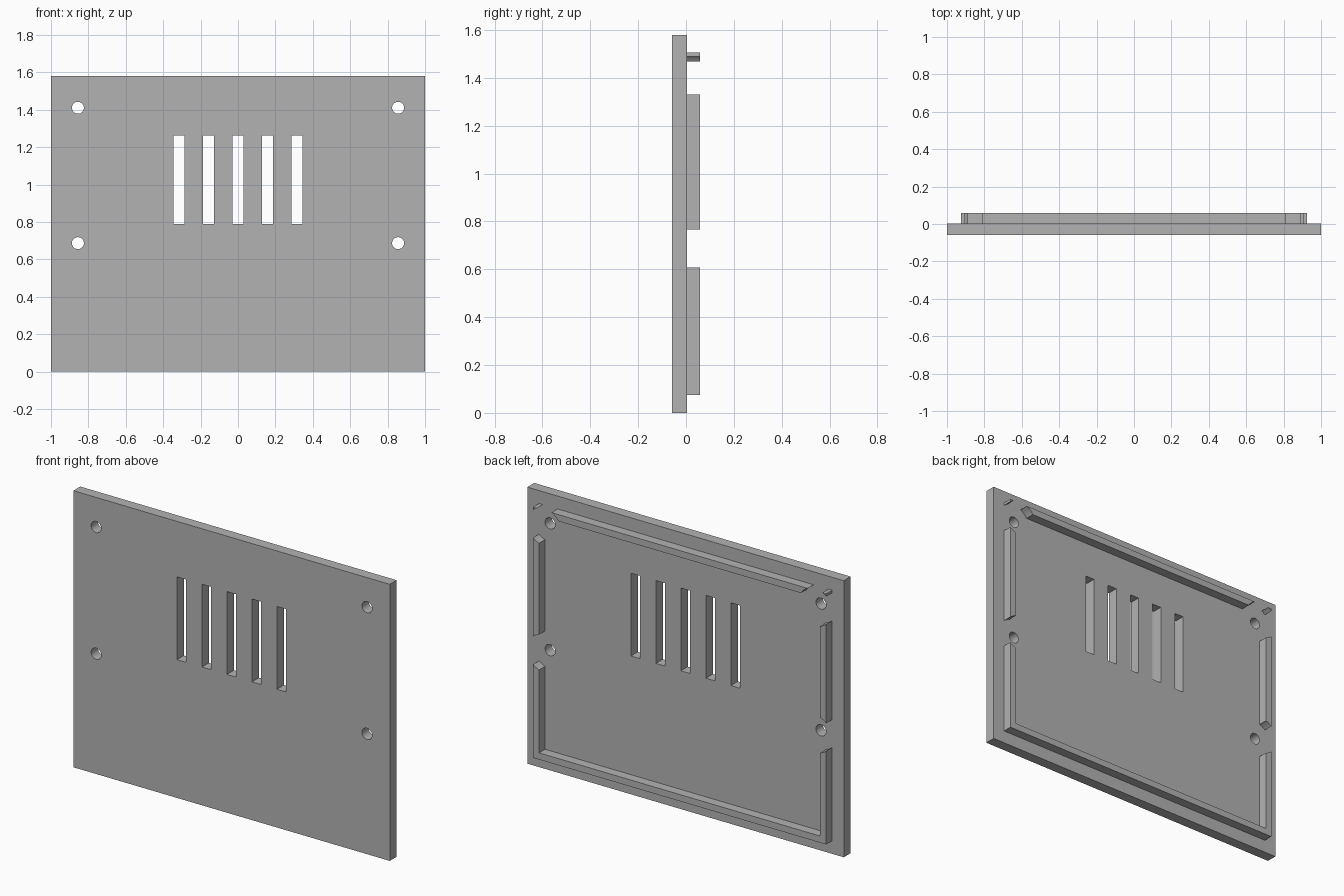
import bpy
import math

if "Cube" in bpy.data.objects:
    bpy.data.objects.remove(bpy.data.objects["Cube"], do_unlink=True)

WIDTH, HEIGHT = 2.0, 1.58
FRONT, SEAM, BACK = -0.058, 0.004, 0.058   # panel front, panel back, rim back
MARGIN, RIM = 0.074, 0.038                 # rim inset and rim thickness
SCREWS = [(x, z) for x in (-0.856, 0.856) for z in (0.687, 1.411)]

grey = bpy.data.materials.new("plain grey")
grey.diffuse_color = (0.45, 0.45, 0.45, 1)
grey.use_nodes = True
grey.node_tree.nodes["Principled BSDF"].inputs["Base Color"].default_value = (0.45, 0.45, 0.45, 1)


def box(name, x0, x1, y0, y1, z0, z1):
    bpy.ops.mesh.primitive_cube_add(size=1, location=((x0 + x1) / 2, (y0 + y1) / 2, (z0 + z1) / 2))
    ob = bpy.context.object
    ob.name = name
    ob.scale = (x1 - x0, y1 - y0, z1 - z0)
    bpy.ops.object.transform_apply(location=True, rotation=False, scale=True)
    return ob


def bore(name, x, z, radius):
    bpy.ops.mesh.primitive_cylinder_add(vertices=48, radius=radius, depth=0.4,
                                        location=(x, 0, z), rotation=(math.pi / 2, 0, 0))
    bpy.context.object.name = name
    return bpy.context.object


def cut(target, cutters):
    for cutter in cutters:
        cutter.hide_render = True
        mod = target.modifiers.new("cut", 'BOOLEAN')
        mod.operation = 'DIFFERENCE'
        mod.solver = 'EXACT'
        mod.object = cutter
        with bpy.context.temp_override(object=target, active_object=target):
            bpy.ops.object.modifier_apply(modifier=mod.name)
        bpy.data.objects.remove(cutter, do_unlink=True)


def finish(ob):
    ob.data.materials.clear()
    ob.data.materials.append(grey)
    bpy.ops.object.select_all(action='DESELECT')
    ob.select_set(True)
    bpy.context.view_layer.objects.active = ob
    bpy.ops.object.shade_smooth_by_angle(angle=math.radians(30))


# Flat panel with screw holes and vent slots
panel = box("panel", -WIDTH / 2, WIDTH / 2, FRONT, SEAM, 0, HEIGHT)
cut(panel, [bore("screw_hole_cutter", x, z, 0.032) for x, z in SCREWS])
cut(panel, [box("vent_cutter", x - 0.029, x + 0.029, -0.2, 0.2, 0.79, 1.263)
            for x in (i * 0.158 for i in range(-2, 3))])
finish(panel)

# Raised rim on the back, cleared around each screw hole
half = WIDTH / 2 - MARGIN
low, high = MARGIN, HEIGHT - MARGIN
rim = box("back_rim", -half, half, SEAM, BACK, low, high)
cut(rim, [box("rim_inside_cutter", RIM - half, half - RIM, -0.2, 0.2, low + RIM, high - RIM)])
cut(rim, [bore("screw_clearance_cutter", x, z, 0.106) for x, z in SCREWS])
finish(rim)
